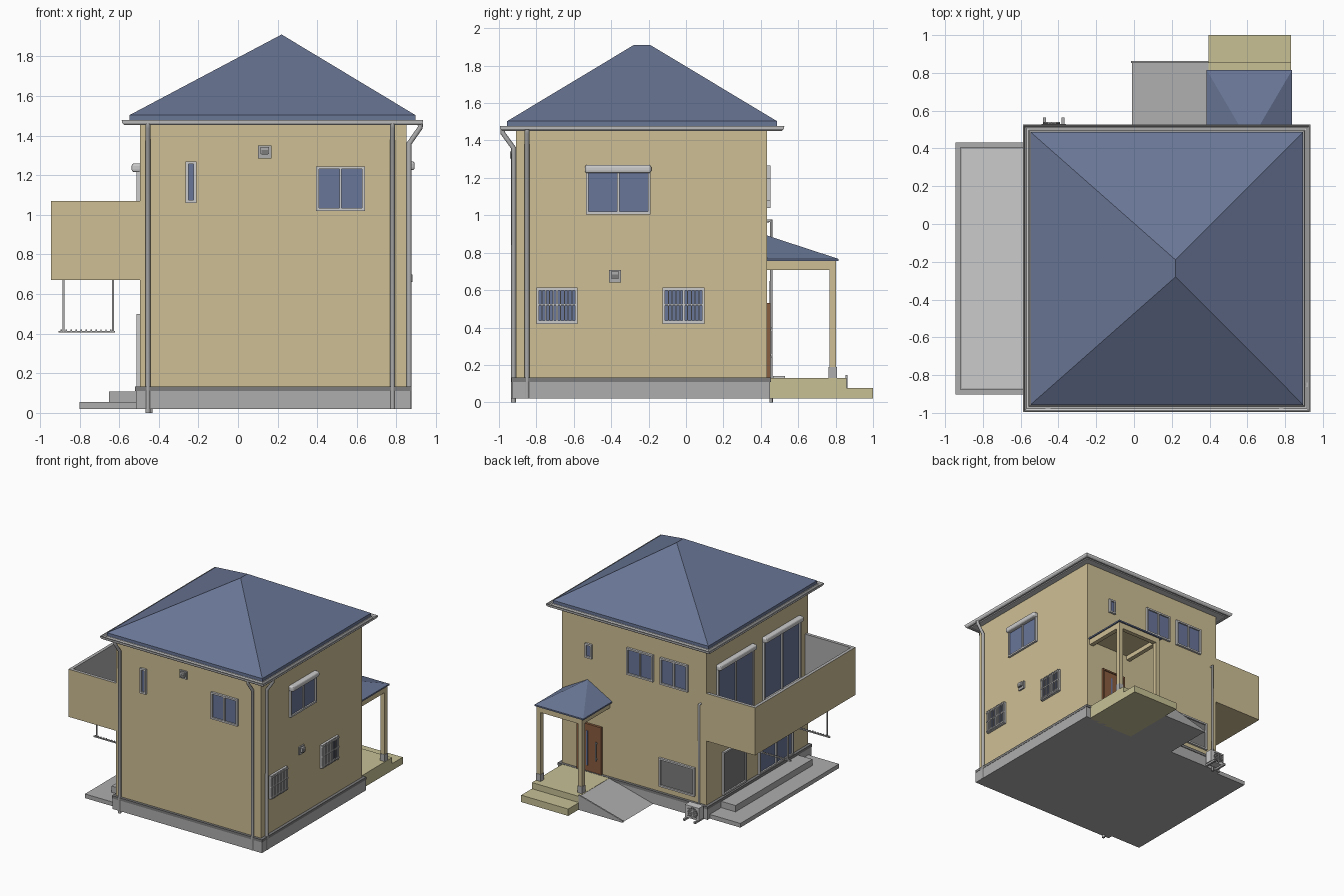
import bpy, bmesh
from mathutils import Vector, Matrix

if "Cube" in bpy.data.objects:
    bpy.data.objects.remove(bpy.data.objects["Cube"])


def material(name, rgb):
    m = bpy.data.materials.new(name)
    m.diffuse_color = (*rgb, 1)
    m.use_nodes = True
    m.node_tree.nodes["Principled BSDF"].inputs["Base Color"].default_value = m.diffuse_color
    return m


WALL = material("tan_wall", (0.62, 0.52, 0.30))
ROOF = material("blue_roof", (0.14, 0.18, 0.30))
GLASS = material("blue_glass", (0.14, 0.18, 0.32))
PORCH = material("olive_stone", (0.57, 0.53, 0.30))
WOOD = material("brown_door", (0.25, 0.11, 0.05))
DARK = material("dark_grey", (0.20, 0.20, 0.20))
MID = material("mid_grey", (0.42, 0.42, 0.42))


def finish(name, bm, mats=()):
    bmesh.ops.recalc_face_normals(bm, faces=bm.faces[:])
    me = bpy.data.meshes.new(name)
    bm.to_mesh(me)
    bm.free()
    ob = bpy.data.objects.new(name, me)
    bpy.context.collection.objects.link(ob)
    for m in mats:
        if m:
            me.materials.append(m)
    return ob


def add_box(bm, b):
    x0, x1, y0, y1, z0, z1 = b
    m = Matrix.Translation(((x0 + x1) / 2, (y0 + y1) / 2, (z0 + z1) / 2)) @ \
        Matrix.Diagonal((x1 - x0, y1 - y0, z1 - z0, 1))
    bmesh.ops.create_cube(bm, size=1, matrix=m)


def boxes(name, items, mat=None):
    bm = bmesh.new()
    for b in items:
        add_box(bm, b)
    return finish(name, bm, [mat])


def hull(name, pts, mat=None):
    bm = bmesh.new()
    bmesh.ops.convex_hull(bm, input=[bm.verts.new(p) for p in pts])
    bmesh.ops.dissolve_limit(bm, angle_limit=0.01, verts=bm.verts[:], edges=bm.edges[:])
    return finish(name, bm, [mat])


def rect(x0, x1, y0, y1, z):
    return [(x0, y0, z), (x1, y0, z), (x1, y1, z), (x0, y1, z)]


def pipe(name, pts, r, mat=None):
    cu = bpy.data.curves.new(name, 'CURVE')
    cu.dimensions = '3D'
    cu.bevel_depth, cu.bevel_resolution, cu.use_fill_caps = r, 2, True
    s = cu.splines.new('POLY')
    s.points.add(len(pts) - 1)
    for p, co in zip(s.points, pts):
        p.co = (*co, 1)
    ob = bpy.data.objects.new(name, cu)
    bpy.context.collection.objects.link(ob)
    if mat:
        cu.materials.append(mat)
    return ob


# Wall planes of the main block
X0, X1, Y0, Y1 = -0.495, 0.85, -0.91, 0.433


def on_wall(side, u0, u1, z0, z1, d0, d1):
    """Box lying on a wall: u along it, d outwards from it."""
    return {'front': (u0, u1, Y0 - d1, Y0 - d0, z0, z1),
            'back': (u0, u1, Y1 + d0, Y1 + d1, z0, z1),
            'left': (X0 - d1, X0 - d0, u0, u1, z0, z1),
            'right': (X1 + d0, X1 + d1, u0, u1, z0, z1)}[side]


def window(name, side, u0, u1, z0, z1, split=True, shutter=False, grille=False, pane=GLASS):
    w = 0.014
    parts = [(u0, u1, z0, z0 + w), (u0, u1, z1 - w, z1),
             (u0, u0 + w, z0 + w, z1 - w), (u1 - w, u1, z0 + w, z1 - w)]
    if split:
        c = (u0 + u1) / 2
        parts.append((c - 0.006, c + 0.006, z0 + w, z1 - w))
    boxes(name + "_frame", [on_wall(side, *p, -0.005, 0.018) for p in parts])
    boxes(name + "_pane", [on_wall(side, u0 + .005, u1 - .005, z0 + .005, z1 - .005, -.005, .006)], pane)
    if shutter:
        b = boxes(name + "_shutter_box",
                  [on_wall(side, u0 - .005, u1 + .005, z1 - .04, z1 + .005, -.01, .042)])
        mod = b.modifiers.new("round", 'BEVEL')
        mod.width, mod.segments = 0.014, 3
    if grille:
        n = 11
        bars = [(u0 + (u1 - u0) * (i + .5) / n - .003, u0 + (u1 - u0) * (i + .5) / n + .003, z0, z1)
                for i in range(n)]
        bars += [(u0, u1, z, z + .008) for z in (z0 + .01, (z0 + z1) / 2, z1 - .018)]
        boxes(name + "_grille", [on_wall(side, *p, 0.018, 0.026) for p in bars])


def vent(name, side, u, z):
    boxes(name, [on_wall(side, u - .033, u + .033, z - .033, z + .033, -.005, .012),
                 on_wall(side, u - .022, u + .022, z - .012, z + .024, .01, .03)], MID)
    boxes(name + "_mouth", [on_wall(side, u - .016, u + .016, z - .014, z + .008, .02, .032)], DARK)


# Main block
boxes("house_walls", [(X0, X1, Y0, Y1, 0.12, 1.46)], WALL)
boxes("foundation", [(-0.515, 0.873, -0.93, 0.45, 0.02, 0.112)], MID)
boxes("base_trim", [(-0.52, 0.875, -0.932, 0.455, 0.11, 0.132)], DARK)

# Main hip roof with soffit and gutter
E = (-0.548, 0.896, -0.957, 0.487)
hull("main_roof", rect(*E, 1.475) + rect(*E, 1.503) + [(0.22, -0.28, 1.91), (0.22, -0.19, 1.91)], ROOF)
boxes("soffit", [(E[0] - .002, E[1] + .002, E[2] - .002, E[3] + .002, 1.452, 1.478)])
profile = [(0, 1.475), (.003, 1.46), (.012, 1.452), (.026, 1.452), (.036, 1.462), (.039, 1.478),
           (.034, 1.478), (.03, 1.464), (.02, 1.458), (.01, 1.46), (.005, 1.475)]
bm = bmesh.new()
rings = [[bm.verts.new(p) for p in rect(E[0] - o, E[1] + o, E[2] - o, E[3] + o, z)] for o, z in profile]
for k, a in enumerate(rings):
    b = rings[(k + 1) % len(rings)]
    for i in range(4):
        j = (i + 1) % 4
        bm.faces.new((a[i], a[j], b[j], b[i]))
finish("roof_gutter", bm)

# Downspouts
for x, zb in ((-0.455, 0), (0.78, 0.02)):
    pipe("front_downspout", [(x, -.98, 1.46), (x, -.98, 1.44), (x, -.922, 1.36), (x, -.922, zb)], .013, MID)
pipe("side_downspout", [(.92, -.85, 1.46), (.92, -.85, 1.44), (.864, -.85, 1.36), (.864, -.85, .02)], .013, MID)
pipe("back_conduit", [(-.44, .43, .97), (-.44, .455, .97), (-.44, .455, 0)], .009, MID)

# Balcony: tan outside, grey rim and inside
bm = bmesh.new()
add_box(bm, (-0.945, -0.46, -0.903, 0.432, 0.67, 1.07))
bm.normal_update()
top = max(bm.faces, key=lambda f: f.calc_center_median().z)
outer = [f for f in bm.faces if f is not top]
rim = bmesh.ops.inset_region(bm, faces=[top], thickness=0.038)['faces']
pit = bmesh.ops.extrude_face_region(bm, geom=[top])['geom']
bmesh.ops.translate(bm, vec=(0, 0, -0.35), verts=[v for v in pit if isinstance(v, bmesh.types.BMVert)])
if top.is_valid:
    bmesh.ops.delete(bm, geom=[top], context='FACES_ONLY')
for f in bm.faces:
    f.material_index = 0 if f in outer else 1
finish("balcony", bm, [WALL, MID])
boxes("balcony_floor", [(-0.91, -0.49, -0.868, 0.396, 0.715, 0.725)])

# Clothes-pole hangers under the balcony
for y in (-0.62, -0.1):
    items = [(x - .005, x + .005, y - .005, y + .005, .41, .675) for x in (-.88, -.63)]
    items.append((-.905, -.62, y - .006, y + .006, .405, .414))
    items += [(-.895 + .025 * i, -.888 + .025 * i, y - .006, y + .006, .414, .42) for i in range(11)]
    boxes("pole_hanger", items, MID)

# Terrace steps on the left side
boxes("terrace_lower_step", [(-0.80, -0.5, -0.89, 0.42, 0.02, 0.055)], MID)
boxes("terrace_upper_step", [(-0.65, -0.5, -0.75, 0.27, 0.055, 0.108)], MID)

# Windows and vents
window("front_slit_window", 'front', -0.265, -0.21, 1.06, 1.27, split=False)
window("front_window", 'front', 0.395, 0.64, 1.02, 1.245)
vent("front_vent", 'front', 0.135, 1.318)
window("right_upper_window", 'right', -0.535, -0.19, 1.005, 1.265, shutter=True)
window("right_grille_window_a", 'right', -0.80, -0.58, 0.42, 0.615, grille=True)
window("right_grille_window_b", 'right', -0.125, 0.10, 0.42, 0.615, grille=True)
vent("right_vent", 'right', -0.38, 0.675)
window("back_window_a", 'back', -0.325, -0.07, 1.04, 1.265)
window("back_window_b", 'back', -0.005, 0.24, 1.04, 1.265)
window("back_small_window", 'back', 0.565, 0.63, 1.08, 1.2, split=False)
window("back_shutter_panel", 'back', -0.39, -0.06, 0.18, 0.42, split=False, pane=DARK)
window("balcony_door_a", 'left', -0.18, 0.30, 0.725, 1.255, shutter=True)
window("balcony_door_b", 'left', -0.80, -0.31, 0.725, 1.255, shutter=True)
window("terrace_shutter", 'left', -0.08, 0.23, 0.14, 0.5, split=False, pane=DARK)
window("terrace_door", 'left', -0.70, -0.25, 0.13, 0.5)

# Porch floor, step and ramp with curb
boxes("porch_floor", [(0.395, 0.832, 0.43, 0.858, 0.02, 0.13)], PORCH)
boxes("porch_step", [(0.395, 0.832, 0.858, 1.0, 0.02, 0.078)], PORCH)
hull("porch_ramp", [(x, y, z) for y in (.44, .852) for x, z in ((-.01, .02), (.395, .02), (.395, .128))], MID)
hull("ramp_curb", [(x, y, z) for y in (.852, .864)
                   for x, z in ((-.015, .02), (.395, .02), (.395, .145), (-.015, .035))], MID)

# Porch posts, beams and roof
posts = ((0.405, 0.442), (0.79, 0.827))
boxes("porch_posts", [(a, b, .766, .803, .18, .72) for a, b in posts], WALL)
boxes("porch_post_bases", [(a - .003, b + .003, .763, .806, .13, .188) for a, b in posts], MID)
boxes("porch_beams", [(a, b, .43, .766, .708, .758) for a, b in posts]
      + [(.405, .827, .766, .803, .708, .758), (.44, .79, .43, .77, .745, .758)], WALL)
P = (0.385, 0.837, 0.43, 0.815)
hull("porch_roof", rect(*P, .755) + rect(*P, .767) + [(0.611, 0.43, 0.893)], ROOF)

# Entrance door
boxes("entrance_door", [on_wall('back', .485, .69, .13, .52, 0, .012)], WOOD)
boxes("door_frame", [on_wall('back', *p, 0, .02) for p in
                     ((.475, .488, .13, .53), (.687, .70, .13, .53), (.488, .687, .517, .53))], WOOD)
boxes("door_light_strip", [on_wall('back', .60, .615, .18, .47, 0, .015)], GLASS)
boxes("door_handle", [on_wall('back', .512, .52, .24, .40, .022, .03),
                      on_wall('back', .512, .52, .25, .258, .01, .024),
                      on_wall('back', .512, .52, .382, .39, .01, .024)])

# Outdoor air unit with fan ring and feet
boxes("air_unit", [(-.49, -.36, .465, .53, .035, .14)])
boxes("air_unit_feet", [(x - .008, x + .008, .455, .565, .02, .036) for x in (-.475, -.375)], MID)
bpy.ops.mesh.primitive_cylinder_add(vertices=24, radius=.043, depth=.012,
                                    location=(-.435, .53, .088), rotation=(1.5708, 0, 0))
fan = bpy.context.object
fan.name = "air_unit_fan"
fan.data.materials.append(DARK)
boxes("air_unit_guard", [(-.478, -.392, .535, .54, .087 + d, .09 + d) for d in (-.03, -.015, 0, .015, .03)]
      + [(-.437, -.433, .535, .54, .045, .131)])
